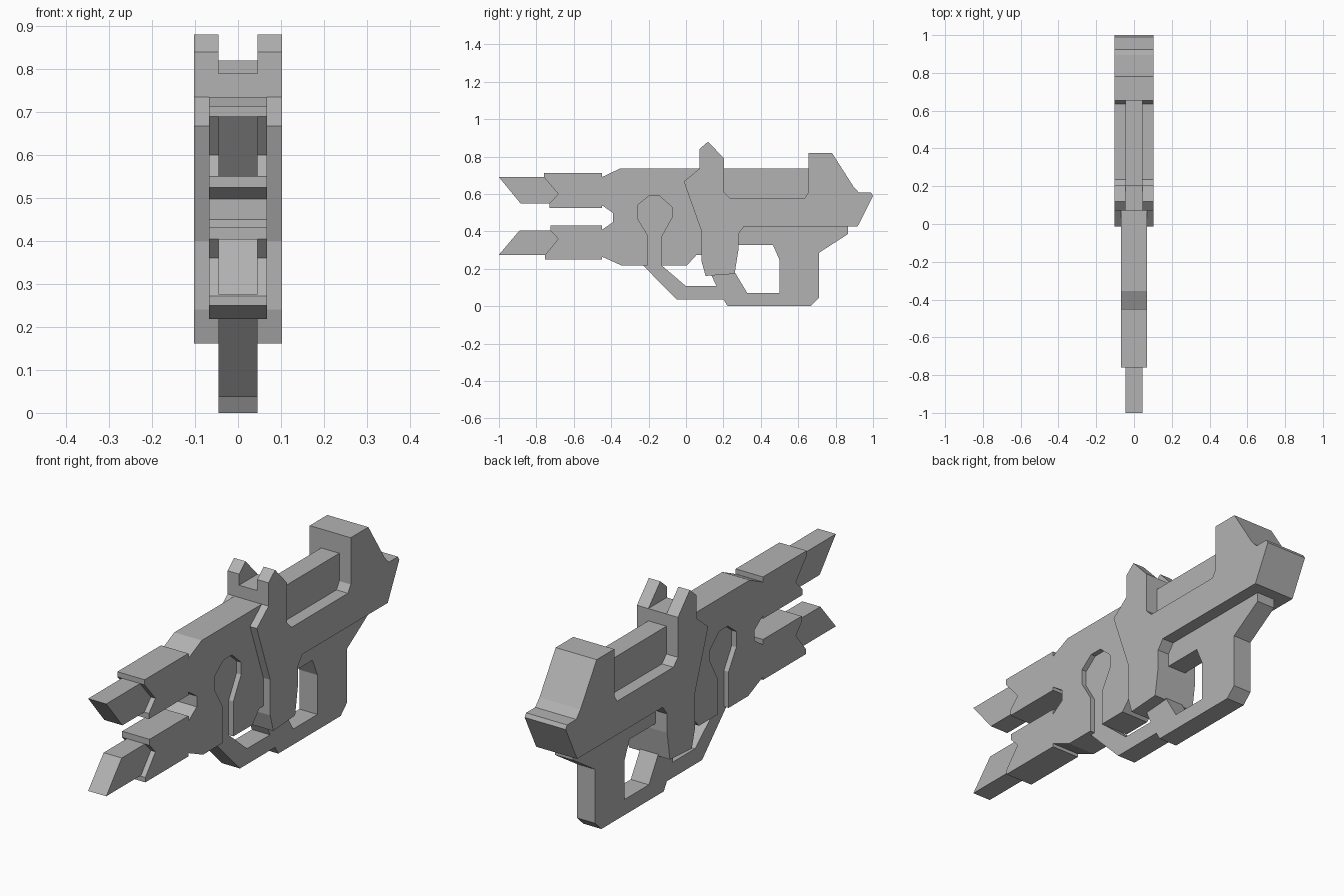
import bpy, bmesh

# Mid-grey finish shared by every part
grey = bpy.data.materials.new("dark_grey")
grey.diffuse_color = (0.45, 0.45, 0.45, 1)


def prism(name, profile, x0, x1):
    """Extrude a (y, z) side profile from x0 to x1."""
    bm = bmesh.new()
    face = bm.faces.new([bm.verts.new((x0, y, z)) for y, z in profile])
    ext = bmesh.ops.extrude_face_region(bm, geom=[face])
    moved = [v for v in ext["geom"] if isinstance(v, bmesh.types.BMVert)]
    bmesh.ops.translate(bm, verts=moved, vec=(x1 - x0, 0, 0))
    bmesh.ops.recalc_face_normals(bm, faces=bm.faces)
    mesh = bpy.data.meshes.new(name)
    bm.to_mesh(mesh)
    bm.free()
    mesh.materials.append(grey)
    obj = bpy.data.objects.new(name, mesh)
    bpy.context.collection.objects.link(obj)
    return obj


NARROW, MID, WIDE = 0.045, 0.068, 0.102

# Barrel tips, running back into the sleeves
prism("upper_barrel_tip", [(-1, 0.69), (-0.885, 0.55), (-0.6, 0.55), (-0.6, 0.69)],
      -NARROW, NARROW)
prism("lower_barrel_tip", [(-1, 0.275), (-0.89, 0.405), (-0.6, 0.405), (-0.6, 0.275)],
      -NARROW, NARROW)

# Front body: sleeves, notch between them, and the side slot open at the bottom
upper_sleeve = [(-0.355, 0.735), (-0.45, 0.69), (-0.45, 0.713), (-0.76, 0.713),
                (-0.76, 0.69), (-0.683, 0.6), (-0.73, 0.55), (-0.73, 0.525),
                (-0.45, 0.525), (-0.45, 0.54), (-0.39, 0.498)]
lower_sleeve = [(-0.39, 0.45), (-0.45, 0.408), (-0.45, 0.432), (-0.725, 0.432),
                (-0.725, 0.405), (-0.683, 0.36), (-0.755, 0.272), (-0.755, 0.25),
                (-0.45, 0.25), (-0.45, 0.265), (-0.345, 0.218)]
slot = [(-0.205, 0.218), (-0.205, 0.38), (-0.26, 0.47), (-0.26, 0.54), (-0.2, 0.588),
        (-0.14, 0.588), (-0.075, 0.53), (-0.075, 0.475), (-0.13, 0.375), (-0.13, 0.218)]
body_rear = [(0.005, 0.218), (0.055, 0.273), (0.15, 0.273), (0.15, 0.735)]
prism("front_body", upper_sleeve + lower_sleeve + slot + body_rear, -MID, MID)

# Lower frame: slot floor, trigger guard, strut and rear handle
prism("lower_frame", [
    (-0.28, 0.62), (-0.28, 0.4), (-0.23, 0.218), (-0.05, 0.037), (0.2, 0.037),
    (0.222, 0), (0.665, 0), (0.71, 0.043), (0.71, 0.285), (0.865, 0.385),
    (0.865, 0.44), (0.25, 0.44), (0.25, 0.327), (0.465, 0.327), (0.5, 0.247),
    (0.5, 0.07), (0.328, 0.07), (0.25, 0.2), (0.12, 0.2), (0.163, 0.107),
    (0, 0.107), (-0.13, 0.218), (-0.05, 0.4), (-0.05, 0.62)], -NARROW, NARROW)

# Wide rear shell with grip, stock and sight base
prism("rear_shell", [
    (-0.012, 0.667), (0.083, 0.4), (0.083, 0.24), (0.105, 0.162), (0.26, 0.173),
    (0.28, 0.3), (0.28, 0.385), (0.31, 0.427), (0.918, 0.427), (1, 0.59),
    (0.99, 0.607), (0.925, 0.607), (0.895, 0.64), (0.78, 0.82), (0.655, 0.82),
    (0.655, 0.61), (0.635, 0.578), (0.235, 0.578), (0.203, 0.61), (0.203, 0.79),
    (0.072, 0.79), (0.072, 0.735)], -WIDE, WIDE)

# Raised spine between sight and stock
prism("top_spine", [(0.15, 0.55), (0.7, 0.55), (0.7, 0.735), (0.15, 0.735)],
      -NARROW, NARROW)

# Pair of sight prongs
for side, label in ((-1, "left"), (1, "right")):
    prism(label + "_sight_prong",
          [(0.072, 0.79), (0.203, 0.79), (0.118, 0.88), (0.072, 0.84)],
          side * NARROW, side * WIDE)
